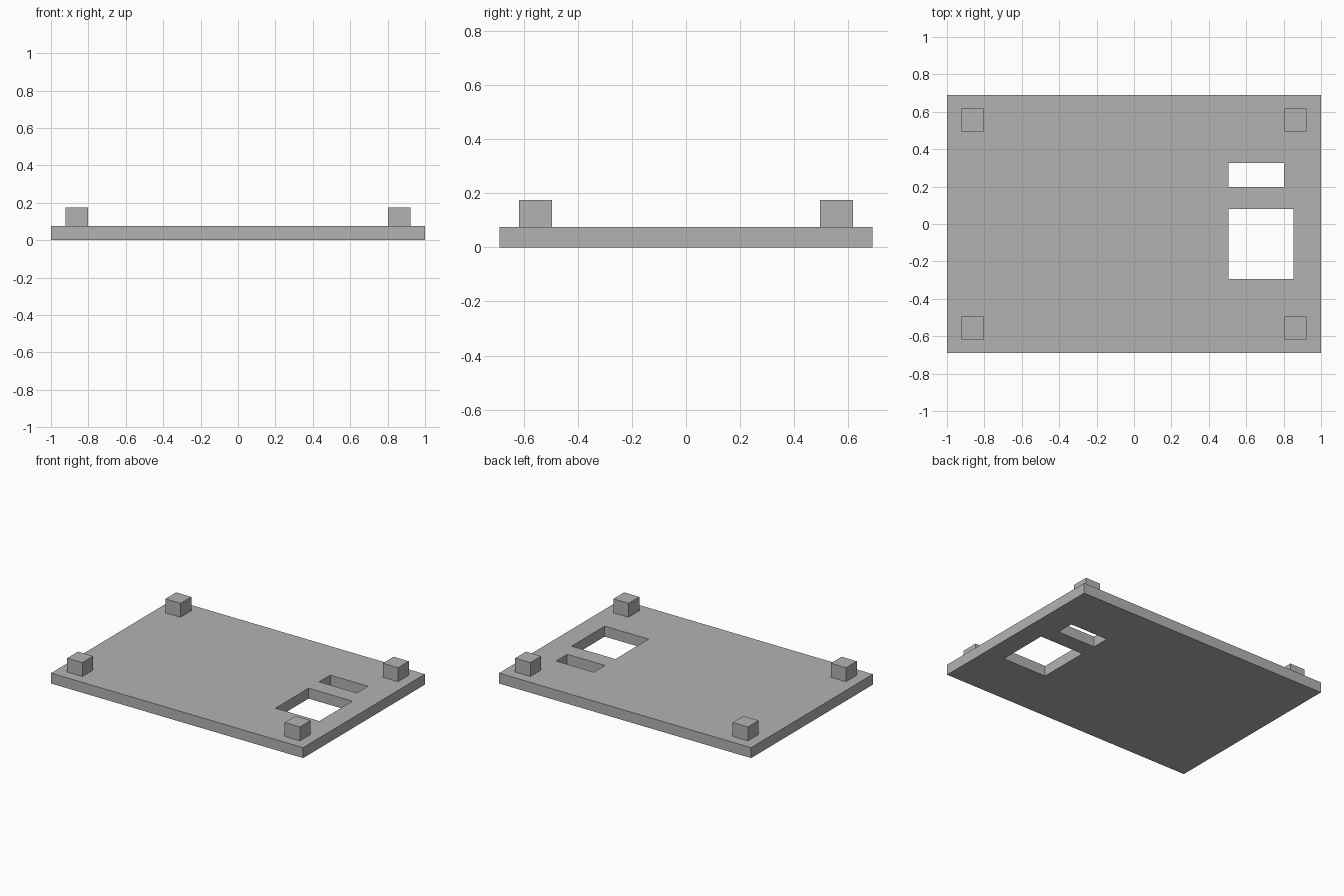
import bpy
import bmesh

cube = bpy.data.objects.get("Cube")
if cube:
    bpy.data.objects.remove(cube, do_unlink=True)

grey = bpy.data.materials.new("plain grey")
grey.use_nodes = True
colour = (0.45, 0.45, 0.45, 1)
grey.diffuse_color = colour
grey.node_tree.nodes["Principled BSDF"].inputs["Base Color"].default_value = colour

HALF_X, HALF_Y = 1.0, 0.69
PLATE_TOP, POST_TOP = 0.075, 0.175


def add_object(name, bm):
    mesh = bpy.data.meshes.new(name)
    bm.to_mesh(mesh)
    bm.free()
    mesh.materials.append(grey)
    obj = bpy.data.objects.new(name, mesh)
    bpy.context.collection.objects.link(obj)
    return obj


def box(name, x, y, z):
    """Box spanning the given (low, high) ranges."""
    bm = bmesh.new()
    bmesh.ops.create_cube(bm, size=1)
    for v in bm.verts:
        v.co = [r[1] if c > 0 else r[0] for c, r in zip(v.co, (x, y, z))]
    return add_object(name, bm)


# Base plate with two rectangular openings
plate = box("base_plate", (-HALF_X, HALF_X), (-HALF_Y, HALF_Y), (0, PLATE_TOP))
openings = {
    "large_opening_cutter": ((0.504, 0.852), (-0.295, 0.08)),
    "small_opening_cutter": ((0.504, 0.803), (0.199, 0.326)),
}
for name, (x, y) in openings.items():
    cutter = box(name, x, y, (-0.1, 0.3))
    cutter.hide_render = True
    cutter.hide_viewport = True
    cutter.display_type = 'WIRE'
    cut = plate.modifiers.new(name, 'BOOLEAN')
    cut.operation = 'DIFFERENCE'
    cut.solver = 'EXACT'
    cut.object = cutter

# Four square corner posts
for side, sx in (("left", 1), ("right", -1)):
    for end, sy in (("front", -1), ("back", 1)):
        x = sorted((sx * 0.803, sx * 0.923))
        y = sorted((sy * 0.495, sy * 0.617))
        box(f"{end}_{side}_post", x, y, (PLATE_TOP, POST_TOP))
